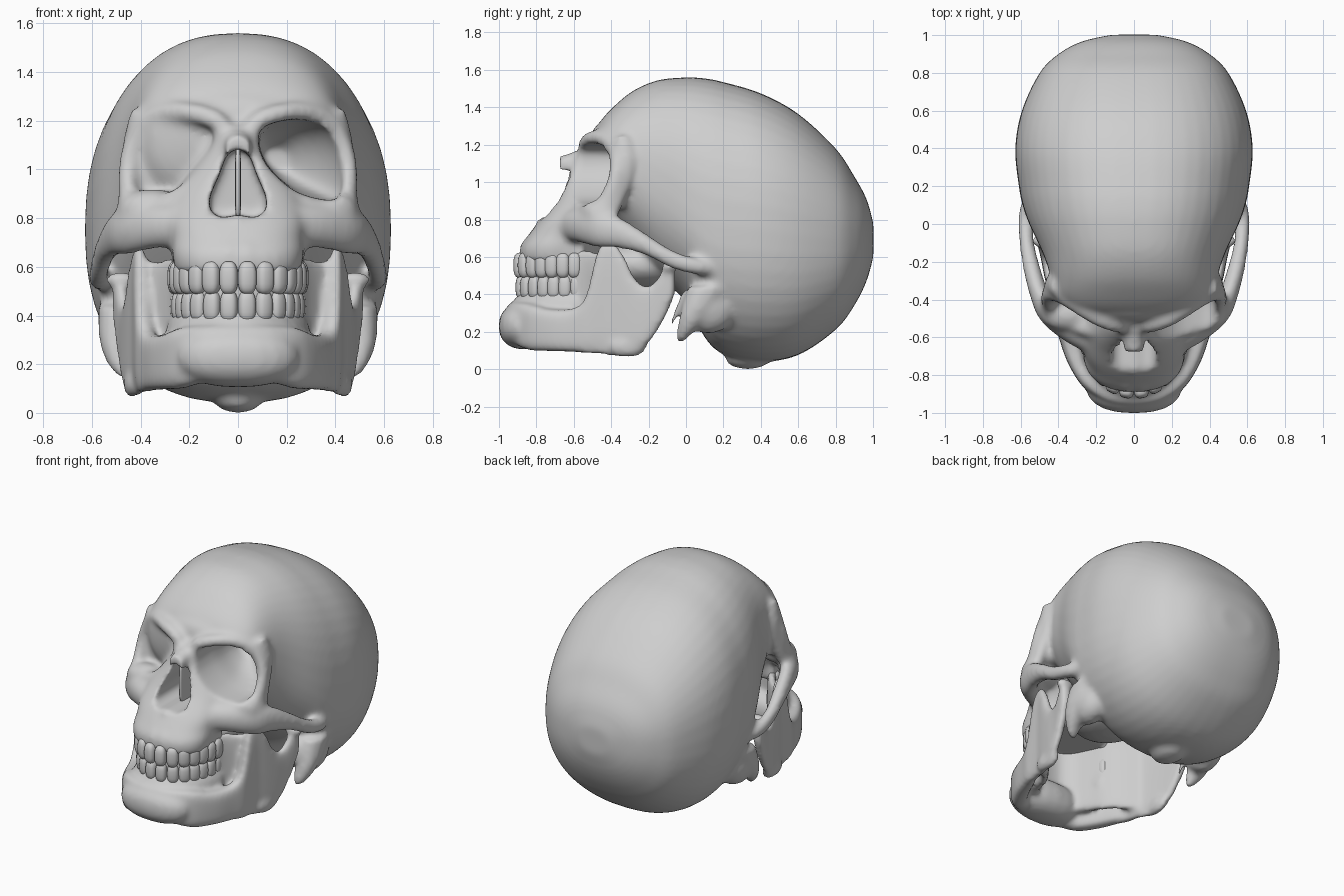
import bpy
import bmesh
from math import sin, cos, pi, atan2, copysign
from mathutils import Vector, Matrix

cube = bpy.data.objects.get("Cube")
if cube:
    bpy.data.objects.remove(cube)

bone = bpy.data.materials.new("bone_grey")
bone.use_nodes = True
bone.diffuse_color = (0.62, 0.62, 0.62, 1)
for node in bone.node_tree.nodes:
    if node.type == "BSDF_PRINCIPLED":
        node.inputs["Base Color"].default_value = bone.diffuse_color

Y_AXIS, Z_AXIS = Vector((0, 1, 0)), Vector((0, 0, 1))


def spline(pts, k=5, closed=False):
    """Resample rows of numbers along a smooth curve through them."""
    n, out = len(pts), []
    for i in range(n if closed else n - 1):
        near = [pts[j % n] if closed else pts[min(max(j, 0), n - 1)]
                for j in range(i - 1, i + 3)]
        for step in range(k):
            t = step / k
            out.append([0.5 * (2 * q + (r - p) * t + (2 * p - 5 * q + 4 * r - u) * t * t
                               + (3 * q - p - 3 * r + u) * t ** 3)
                        for p, q, r, u in zip(*near)])
    if not closed:
        out.append(list(pts[-1]))
    return out


def power_of(value, power):
    return copysign(abs(value) ** (2 / power), value)


def oval(power=2, n=32):
    angles = [2 * pi * i / n for i in range(n)]
    return [(power_of(cos(a), power), power_of(sin(a), power)) for a in angles]


def loft(bm, rings, closed=False):
    """Skin a row of rings, capped unless it closes on itself."""
    loops = [[bm.verts.new(p) for p in ring] for ring in rings]
    pairs = list(zip(loops, loops[1:]))
    if closed:
        pairs.append((loops[-1], loops[0]))
    else:
        bm.faces.new(loops[0])
        bm.faces.new(loops[-1])
    for a, b in pairs:
        for i in range(len(a)):
            j = (i + 1) % len(a)
            bm.faces.new((a[i], a[j], b[j], b[i]))


def sweep(bm, pts, ref=Z_AXIS, power=2, closed=False):
    """Tube through rows of x, y, z, side radius, radius along ref."""
    n, rings = len(pts), []
    for i, (x, y, z, a, b) in enumerate(pts):
        back = pts[(i - 1) % n] if closed else pts[max(i - 1, 0)]
        ahead = pts[(i + 1) % n] if closed else pts[min(i + 1, n - 1)]
        side = (Vector(ahead[:3]) - Vector(back[:3])).cross(ref).normalized()
        rings.append([Vector((x, y, z)) + side * a * c + ref * b * s
                      for c, s in oval(power, 20)])
    loft(bm, rings, closed)


def both_sides(rows):
    """Path that runs from the mirrored end round the front to the given end."""
    return spline([(-x, *rest) for x, *rest in reversed(rows)] + rows)


def blob(bm, loc, scale, turn=0, power=2):
    made = bmesh.ops.create_uvsphere(bm, u_segments=20, v_segments=12, radius=1)
    spin = Matrix.Rotation(turn, 3, "Z")
    for v in made["verts"]:
        v.co = Vector(loc) + spin @ Vector(
            [power_of(c, power) * s for c, s in zip(v.co, scale)])


def mirror(bm):
    made = bmesh.ops.duplicate(bm, geom=bm.verts[:] + bm.edges[:] + bm.faces[:])
    for v in made["geom"]:
        if isinstance(v, bmesh.types.BMVert):
            v.co.x = -v.co.x


def finish(bm, name):
    bmesh.ops.recalc_face_normals(bm, faces=bm.faces[:])
    mesh = bpy.data.meshes.new(name)
    bm.to_mesh(mesh)
    bm.free()
    mesh.materials.append(bone)
    mesh.shade_smooth()
    obj = bpy.data.objects.new(name, mesh)
    bpy.context.scene.collection.objects.link(obj)
    return obj


def fuse(obj, cutter=None):
    """Melt overlapping parts into one skin, carve it and soften it."""
    def remesh():
        mod = obj.modifiers.new("fuse", "REMESH")
        mod.mode = "VOXEL"
        mod.voxel_size = 0.015
    remesh()
    if cutter:
        cut = obj.modifiers.new("carve", "BOOLEAN")
        cut.operation, cut.solver, cut.object = "DIFFERENCE", "EXACT", cutter
        remesh()
    soft = obj.modifiers.new("soften", "SMOOTH")
    soft.factor, soft.iterations = 0.5, 10
    bpy.context.view_layer.update()
    graph = bpy.context.evaluated_depsgraph_get()
    mesh = bpy.data.meshes.new_from_object(obj.evaluated_get(graph))
    obj.modifiers.clear()
    obj.data = mesh
    mesh.materials.clear()
    mesh.materials.append(bone)
    mesh.shade_smooth()


# Eye socket outline (x, z), shared by the rim, the wall and the cavity
socket = spline([(.085, 1.15), (.16, 1.195), (.27, 1.205), (.36, 1.17), (.415, 1.08),
                 (.432, .96), (.41, .88), (.33, .88), (.22, .92), (.11, 1.03)], 3, True)
MID_X, MID_Z = .27, 1.04


def socket_cone(bm, rows):
    """Tapered socket shape from rows of y, scale, sideways shift."""
    loft(bm, [[(MID_X + dx + (x - MID_X) * s, y, MID_Z + (z - MID_Z) * s)
               for x, z in socket] for y, s, dx in spline(rows, 3)])


# Tooth positions along the dental arch: x, y, turn
arch = []
for t in (.15, .44, .7, .92, 1.12, 1.32, 1.52):
    arch.append((.255 * sin(t), -.58 - .31 * cos(t), atan2(.31 * sin(t), .255 * cos(t))))

# Skull, paired parts first
bm = bmesh.new()
rim = []
for x, z in socket:
    x, z = MID_X + (x - MID_X) * 1.13, MID_Z + (z - MID_Z) * 1.18
    y = -.55 + 1.5 * (x - .1) ** 2 + (.12 + .8 * (x - .1)) * (z - MID_Z)
    rim.append((x, y, z, .042, .045))
sweep(bm, rim, Y_AXIS, closed=True)
socket_cone(bm, [(-.4, 1.1, 0), (-.28, .97, -.03), (-.1, .5, -.1)])
# outer brow post running down into the cheek
sweep(bm, spline([(.4, -.34, 1.24, .04, .05), (.435, -.325, 1.12, .035, .06),
                  (.447, -.37, .97, .035, .07), (.45, -.45, .82, .05, .09)]), Y_AXIS)
blob(bm, (.35, -.48, .84), (.14, .09, .08))
# cheekbone and its arch
sweep(bm, spline([(.2, -.62, .77, .08, .09), (.34, -.56, .765, .065, .09),
                  (.45, -.47, .75, .06, .1), (.505, -.36, .73, .05, .085),
                  (.545, -.22, .67, .045, .06), (.57, -.08, .59, .04, .05),
                  (.568, .05, .55, .045, .045), (.53, .17, .54, .04, .04)]))
# mastoid and styloid
blob(bm, (.46, .12, .33), (.1, .15, .14))
sweep(bm, spline([(.5, .13, .44, .075, .12), (.505, .05, .3, .065, .08),
                  (.48, -.005, .2, .05, .045), (.465, -.03, .145, .02, .02)]), Y_AXIS)
sweep(bm, spline([(.44, .02, .42, .03, .04), (.43, -.05, .3, .02, .02),
                  (.43, -.08, .23, .014, .014)]), Y_AXIS)
# upper tooth roots
for x, y, turn in arch:
    blob(bm, (x * .95, y + .03, .625), (.03, .037, .075), turn)
mirror(bm)
# braincase: y, half width, top, widest height, bottom
braincase = [(-.495, .2, 1.26, 1.17, 1.0), (-.45, .345, 1.335, 1.14, .9),
             (-.38, .41, 1.41, 1.12, .8), (-.28, .44, 1.49, 1.08, .65),
             (-.15, .485, 1.545, .98, .5), (0, .555, 1.56, .86, .36),
             (.1, .59, 1.555, .8, .17), (.2, .61, 1.535, .77, .08),
             (.4, .629, 1.475, .75, .04), (.6, .594, 1.365, .72, .075),
             (.8, .5, 1.18, .7, .21), (.9, .4, 1.03, .7, .34),
             (.965, .28, .91, .7, .47), (1.002, .12, .78, .7, .6)]
loft(bm, [[(w * c, y, mid + s * (top - mid if s > 0 else mid - low))
           for c, s in oval(2.35, 48)]
          for y, w, top, mid, low in spline(braincase)])
# upper jaw: height, half width, front, back
upper_jaw = [(.575, .255, -.885, -.47), (.65, .27, -.885, -.46), (.72, .27, -.84, -.42),
             (.8, .285, -.78, -.36), (.9, .26, -.7, -.28), (1.0, .19, -.65, -.25),
             (1.1, .12, -.61, -.25), (1.18, .09, -.54, -.25)]
loft(bm, [[(w * c, (front + back) / 2 + s * (back - front) / 2, z)
           for c, s in oval(2.4)] for z, w, front, back in spline(upper_jaw)])
# nose bridge, brow centre, nasal spine and base of the skull
sweep(bm, spline([(0, -.44, 1.18, .09, .08), (0, -.54, 1.12, .07, .07),
                  (0, -.61, 1.1, .06, .06), (0, -.675, 1.085, .055, .055)]))
blob(bm, (0, -.43, 1.22), (.28, .085, .1))
blob(bm, (0, -.75, .79), (.025, .05, .025))
blob(bm, (0, -.2, .56), (.24, .3, .13))
blob(bm, (0, .33, .055), (.1, .12, .055))
skull = finish(bm, "skull")

# Cavities: eye sockets, then the nose opening
bm = bmesh.new()
socket_cone(bm, [(-.85, 1, 0), (-.5, 1, 0), (-.38, .95, -.005),
                 (-.25, .72, -.05), (-.13, .3, -.11)])
mirror(bm)
half = [(.045, 1.065), (.075, .98), (.115, .89), (.118, .83), (.07, .8)]
nose = [(0, 1.085)] + half + [(0, .815)] + [(-x, z) for x, z in reversed(half)]
loft(bm, [[(x, y, z) for x, z in nose] for y in (-.95, -.42)])
cutter = finish(bm, "cavity_cutter")
cutter.hide_render = True
fuse(skull, cutter)
bpy.data.objects.remove(cutter)

# Nasal septum
bm = bmesh.new()
blob(bm, (0, -.51, .94), (.012, .12, .16), power=4)
finish(bm, "nasal_septum")

# Lower jaw: x, y, bottom, top, half thickness, from chin to jaw joint
bm = bmesh.new()
side = [(.06, -.905, .135, .36, .055), (.14, -.885, .125, .36, .055),
        (.23, -.825, .1, .35, .055), (.305, -.71, .095, .32, .052),
        (.355, -.59, .09, .33, .045), (.383, -.53, .085, .4, .038),
        (.395, -.47, .078, .64, .035), (.41, -.4, .07, .685, .03),
        (.43, -.34, .062, .62, .028), (.45, -.26, .085, .47, .028),
        (.465, -.18, .165, .455, .028), (.48, -.11, .28, .55, .03),
        (.49, -.06, .4, .56, .03)]
sweep(bm, [(x, y, (low + top) / 2, a, (top - low) / 2)
           for x, y, low, top, a in both_sides(side)], power=3.5)
# chin and gum ridge
blob(bm, (0, -.86, .23), (.255, .143, .125), power=2.3)
sweep(bm, both_sides([(x * .97, y + .015, .33, .05, .075) for x, y, turn in arch]))
# inner wall behind the teeth, flaring out to the uprights
sweep(bm, both_sides([(.07, -.83, .4, .035, .23), (.155, -.77, .4, .035, .23),
                      (.21, -.67, .4, .035, .24), (.25, -.57, .39, .03, .25),
                      (.31, -.49, .38, .028, .25), (.385, -.42, .37, .025, .25)]), power=4)
for s in (1, -1):
    blob(bm, (s * .48, -.09, .545), (.065, .04, .035))
    blob(bm, (s * .435, -.31, .12), (.035, .1, .06))
    for x, y, turn in arch:
        blob(bm, (s * x * .97, y + .02, .35), (.028, .035, .075), s * turn)
fuse(finish(bm, "lower_jaw"))

# Teeth
for name, z, tall, grow in (("upper_teeth", .555, .068, 1), ("lower_teeth", .437, .066, .96)):
    bm = bmesh.new()
    for x, y, turn in arch:
        for s in (1, -1):
            blob(bm, (s * x * grow, y + .3 * (1 - grow), z),
                 (.038 * grow, .036, tall), s * turn, 2.7)
    finish(bm, name)
